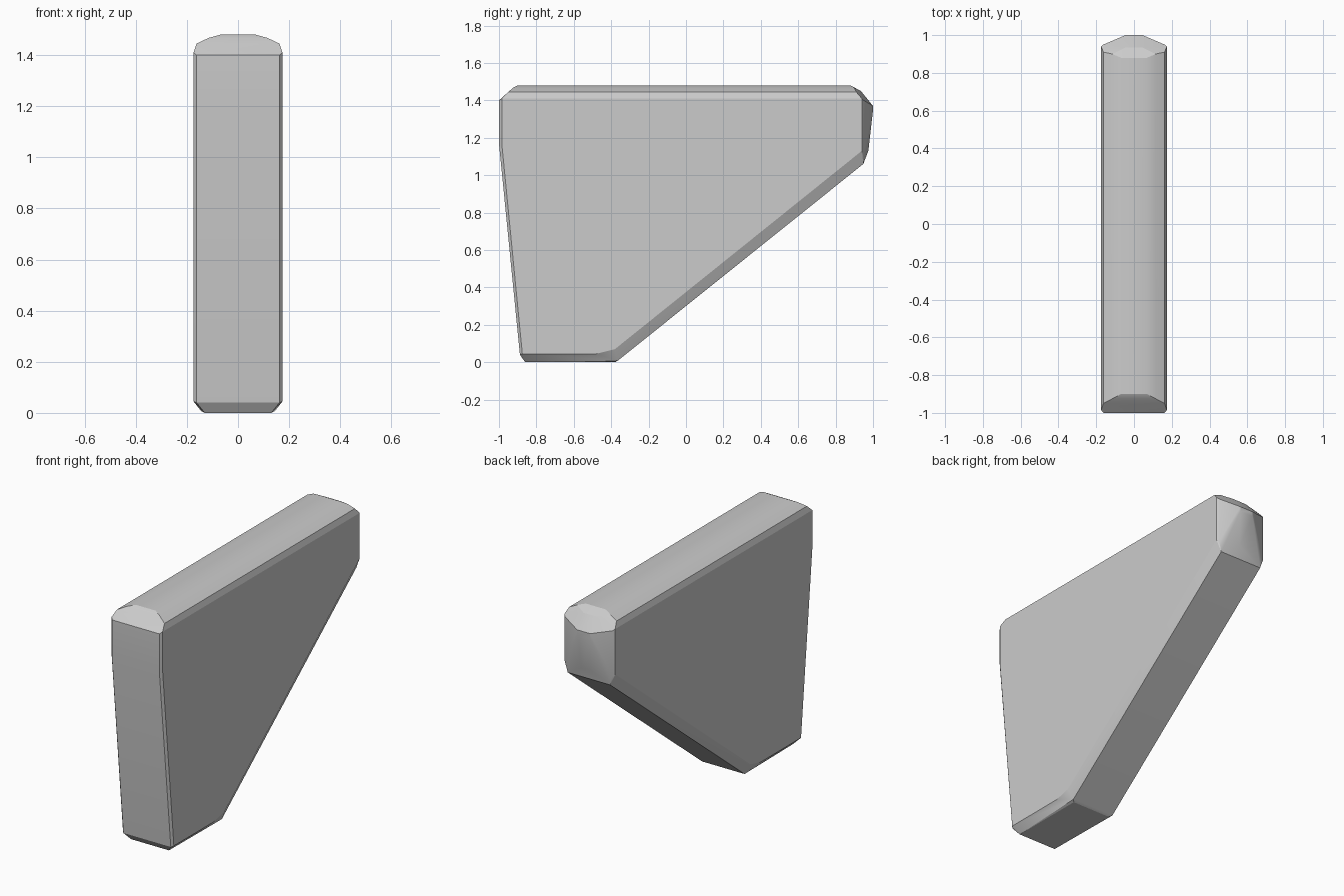
import bpy, bmesh

if "Cube" in bpy.data.objects:
    bpy.data.objects.remove(bpy.data.objects["Cube"])

# Half-width x mapped to side-profile points (y, z); mirrored and wrapped in a hull
rings = [
    # flat side panel
    (0.174, [(-0.985, 1.41), (-0.985, 1.17), (-0.875, 0.045), (-0.48, 0.045),
             (-0.38, 0.07), (0.94, 1.13), (0.94, 1.41)]),
    # narrow bevel round front, slope and back
    (0.162, [(-1.0, 1.40), (-1.0, 1.17), (-0.888, 0.04), (-0.95, 1.445),
             (0.91, 1.445), (0.95, 1.40), (0.95, 1.12)]),
    # underside and sloped face
    (0.145, [(-0.365, 0.008), (0.948, 1.06)]),
    (0.130, [(-0.86, 0.0), (-0.38, 0.0)]),
    # crowned top
    (0.115, [(-0.925, 1.467), (0.90, 1.467)]),
    (0.068, [(-0.90, 1.48), (0.88, 1.48)]),
    # domed back end
    (0.045, [(1.0, 1.37), (0.999, 1.34), (0.935, 1.45)]),
    (0.030, [(0.975, 1.13)]),
]

bm = bmesh.new()
for x, profile in rings:
    for y, z in profile:
        for side in (-1, 1):
            bm.verts.new((side * x, y, z))
hull = bmesh.ops.convex_hull(bm, input=bm.verts[:])
loose = [v for v in bm.verts if not v.link_faces]
bmesh.ops.delete(bm, geom=loose, context='VERTS')
bmesh.ops.dissolve_limit(bm, angle_limit=0.01, verts=bm.verts[:], edges=bm.edges[:])
bmesh.ops.recalc_face_normals(bm, faces=bm.faces[:])

mesh = bpy.data.meshes.new("tapered_slab")
bm.to_mesh(mesh)
bm.free()
slab = bpy.data.objects.new("tapered_slab", mesh)
bpy.context.collection.objects.link(slab)

# soften only the shallow crown facets
bpy.context.view_layer.objects.active = slab
slab.select_set(True)
bpy.ops.object.shade_smooth_by_angle(angle=0.3)
